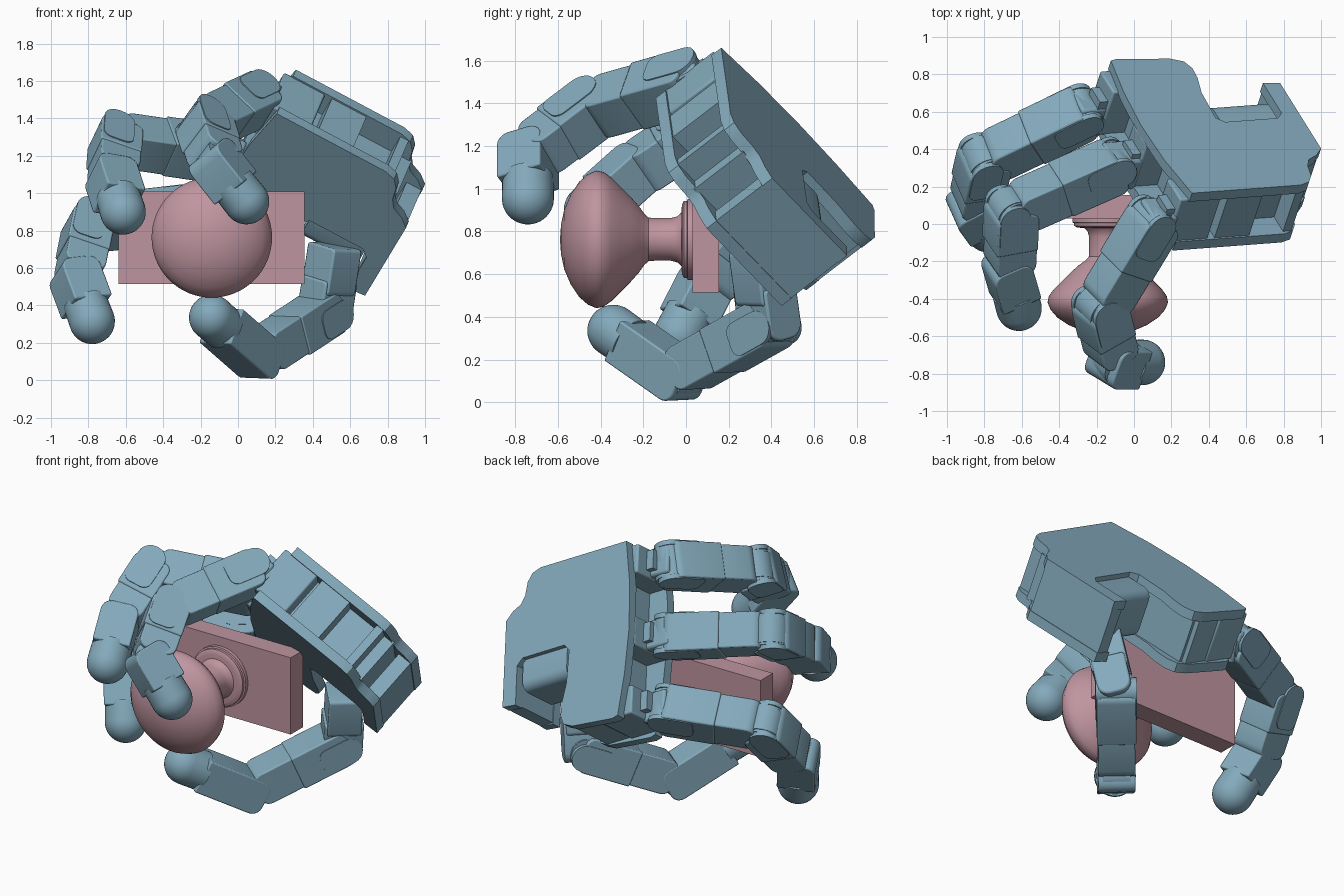
import bpy, bmesh, math
from mathutils import Vector as V

if "Cube" in bpy.data.objects:
    bpy.data.objects.remove(bpy.data.objects["Cube"])

def material(name, col):
    m = bpy.data.materials.new(name)
    m.diffuse_color = (*col, 1)
    m.use_nodes = True
    m.node_tree.nodes["Principled BSDF"].inputs["Base Color"].default_value = m.diffuse_color
    return m

BLUE = material("blue", (0.23, 0.40, 0.50))
PINK = material("pink", (0.52, 0.30, 0.35))

def finish(bm, name, mat, bevel=0.0):
    bmesh.ops.recalc_face_normals(bm, faces=bm.faces[:])
    me = bpy.data.meshes.new(name)
    bm.to_mesh(me)
    bm.free()
    ob = bpy.data.objects.new(name, me)
    bpy.context.collection.objects.link(ob)
    me.materials.append(mat)
    if bevel:
        b = ob.modifiers.new("bevel", 'BEVEL')
        b.width, b.segments, b.limit_method = bevel, 2, 'ANGLE'
    bpy.context.view_layer.objects.active = ob
    ob.select_set(True)
    bpy.ops.object.shade_smooth_by_angle(angle=math.radians(35))
    ob.select_set(False)
    return ob

def prism(name, pts, o, ex, ey, ez, z0, z1, mat=BLUE, bevel=0.0):
    """Outline pts in the (ex, ey) plane, extruded along ez from z0 to z1."""
    bm = bmesh.new()
    rings = [[bm.verts.new(o + ex * p + ey * q + ez * z) for p, q in pts] for z in (z0, z1)]
    bm.faces.new(rings[0])
    bm.faces.new(rings[1])
    n = len(pts)
    for i in range(n):
        j = (i + 1) % n
        bm.faces.new((rings[0][i], rings[0][j], rings[1][j], rings[1][i]))
    return finish(bm, name, mat, bevel)

def rect(a0, a1, b0, b1):
    return [(a0, b0), (a1, b0), (a1, b1), (a0, b1)]

def disc(r, n=28):
    return [(r * math.cos(2 * math.pi * i / n), r * math.sin(2 * math.pi * i / n)) for i in range(n)]

def rounded(s0, s1, t0, t1, r0, r1, k=5):
    """Rectangle with corner radius r0 at the s0 end and r1 at the s1 end."""
    out = []
    for cs, ct, r, a in ((s0 + r0, t0 + r0, r0, 180), (s1 - r1, t0 + r1, r1, 270),
                         (s1 - r1, t1 - r1, r1, 0), (s0 + r0, t1 - r0, r0, 90)):
        for i in range(k + 1):
            th = math.radians(a + 90 * i / k)
            out.append((cs + r * math.cos(th), ct + r * math.sin(th)))
    return out

def revolve(name, prof, o, axis, mat, steps=48):
    """Lathe of (radius, height) points about axis through o."""
    rot = V((0, 0, 1)).rotation_difference(axis).to_matrix()
    bm = bmesh.new()
    rings = []
    for r, h in prof:
        n = 1 if r == 0 else steps
        rings.append([bm.verts.new(o + rot @ V((r * math.cos(2 * math.pi * i / steps),
                      r * math.sin(2 * math.pi * i / steps), h))) for i in range(n)])
    for P, Q in zip(rings, rings[1:]):
        for i in range(steps):
            j = (i + 1) % steps
            f = [P[i % len(P)], P[j % len(P)], Q[j % len(Q)], Q[i % len(Q)]]
            bm.faces.new(list(dict.fromkeys(f)))
    return finish(bm, name, mat)

X, Y, Z = V((1, 0, 0)), V((0, 1, 0)), V((0, 0, 1))

# Pink knob on its mounting plate
prism("mount_plate", rect(-0.64, 0.355, 0.515, 1.01), V((0, 0, 0)), X, Z, Y, 0.03, 0.155, PINK)
knob = [(0, .59), (.07, .585), (.14, .57), (.21, .54), (.27, .50), (.305, .46), (.322, .42),
        (.315, .385), (.29, .35), (.25, .31), (.20, .26), (.155, .22), (.12, .195), (.102, .175),
        (.10, .15), (.10, .07), (.108, .04), (.125, .022), (.15, .02), (.165, .018),
        (.18, .01), (.18, -.005), (.19, -.008), (.19, -.035), (0, -.035)]
revolve("knob", knob, V((-0.14, 0, 0.763)), V((0, -1, 0)), PINK, 64)

# Palm frame: u to the wrist, w across the palm, d from back to palm side
A = V((0.31, 0.165, 1.66))
n = V((0.256, 0.77, 0.59)).normalized()
w = V((-0.41, 0.61, -0.685))
w = (w - n * w.dot(n)).normalized()
u = w.cross(n)
d = -n

def palm(name, pts, d0, d1, bevel=0.0):
    return prism(name, pts, A, u, w, d, d0, d1, BLUE, bevel)

outline = [(0, 0), (.66, 0), (.72, .02), (.755, .07), (.77, .15), (.80, .20), (.86, .23), (.91, .28),
           (.91, .83), (.81, .84), (.81, .59), (.77, .55), (.45, .55), (.41, .59), (.42, .80),
           (.45, .92), (.455, 1.0), (.43, 1.06), (.36, 1.09), (.05, 1.12), (.01, 1.11),
           (-.03, .85), (-.05, .57), (-.04, .28)]
palm("palm_back_plate", outline, 0, 0.06)
palm("palm_front_plate", outline, 0.34, 0.40)

# Inner housing seen through the open sides
palm("palm_core", rect(.10, .78, .14, .54), 0.05, 0.35)
palm("palm_core_side", rect(.10, .40, .50, 1.05), 0.05, 0.35)
palm("side_wall", rect(.24, .45, .01, .16), 0.05, 0.35)
palm("side_post", rect(.66, .71, .02, .15), 0.05, 0.35)
palm("wrist_wall", rect(.815, .905, .28, .83), 0.05, 0.35)
palm("thumb_side_wall", rect(.06, .38, 1.02, 1.08), 0.05, 0.35)

# Motors behind each finger
for i, b in enumerate((.10, .56, 1.0)):
    palm(f"finger_motor_{i}", rect(-.05, .20, b - .09, b + .09), 0.05, 0.35, 0.01)
    palm(f"motor_horn_{i}", rect(-.10, 0, b - .07, b + .05), 0.13, 0.29)

def link(name, p, q, h, wd, t):
    """One finger segment from hinge p to hinge q with rounded side covers."""
    L = (q - p).length
    e = (q - p).normalized()
    h = (h - e * h.dot(e)).normalized()
    f = h.cross(e)
    prism(name + "_core", disc(t * .86), p, e, f, h, -wd * .82, wd * .82)
    m = L * .52
    prism(name + "_body", rounded(-.03, m, -t, t, .05, .01), p, e, f, h, -wd, wd, BLUE, 0.008)
    prism(name + "_shell", rounded(m - .01, L - .035, -t * .93, t * .98, .01, .06), p, e, f, h,
          -wd * .94, wd * .94, BLUE, 0.008)
    for s in (-1, 1):
        prism(name + "_cover", rounded(-t * .8, t * 1.5, -t * .9, t * .55, .08, .05), p, e, f, h,
              s * wd * .8, s * wd * 1.05)
    prism(name + "_end", disc(t * .9), q, e, f, h, -wd * .7, wd * .7)

def finger(name, pts, t=.118, wd=.115, r=.122):
    P = [V(p) for p in pts]
    D = [b - a for a, b in zip(P, P[1:])]
    h = sum((a.cross(b) for a, b in zip(D, D[1:])), V()).normalized()
    for i in range(len(P) - 2):
        link(f"{name}_link_{i}", P[i], P[i + 1], h, wd, t)
    # Fingertip: box, short neck and ball
    p, q = P[-2], P[-1]
    L = (q - p).length
    e = (q - p).normalized()
    hh = (h - e * h.dot(e)).normalized()
    f = hh.cross(e)
    prism(name + "_tip_box", rounded(-.09, L - .09, -t * .95, t * .95, .06, .01), p, e, f, hh,
          -wd * .95, wd * .95, BLUE, 0.008)
    ball = [(0, -.12), (r * .98, -.12), (r, 0)]
    ball += [(r * math.cos(a * math.pi / 20), r * math.sin(a * math.pi / 20)) for a in range(1, 10)] + [(0, r)]
    revolve(name + "_tip", ball, q, e, BLUE, 36)

# Three fingers, hinge to hinge, ending at the ball centre
fingers = {
    "outer_finger": [(.10, .01, 1.50), (-.18, -.45, 1.37), (-.11, -.74, 1.15), (.045, -.74, .955)],
    "middle_finger": [(-.11, .31, 1.21), (-.655, .07, 1.29), (-.67, -.26, 1.07), (-.615, -.45, .90)],
    "inner_finger": [(-.28, .59, .89), (-.80, .34, .83), (-.86, .08, .53), (-.78, -.03, .315)],
}
for name, pts in fingers.items():
    finger(name, pts)
    # Base block joining the finger to the palm
    rel = V(pts[0]) - A
    a, b, c = rel.dot(u), rel.dot(w), rel.dot(d)
    palm(name + "_base", rect(a - .06, -.03, b - .09, b + .09), c - .10, c + .10, 0.015)

# Thumb with swivel base
finger("thumb", [(.465, .39, .365), (.10, -.04, .125), (-.14, -.34, .335)], t=.112, wd=.115)
prism("thumb_motor_drum", rounded(.03, .34, .50, .74, .06, .06), A, d, w, u, .45, .79)
top, low = V((.51, .35, .66)), V((.465, .39, .37))
e = (low - top).normalized()
side = V((.66, -.74, 0))
side = (side - e * side.dot(e)).normalized()
prism("thumb_base", rounded(-.06, .20, -.11, .11, .02, .03), top, e, side, e.cross(side), -.10, .10, BLUE, 0.01)
prism("thumb_bracket", rounded(.12, .37, -.10, .10, .02, .07), top, e, side, e.cross(side), -.115, .115, BLUE, 0.01)
